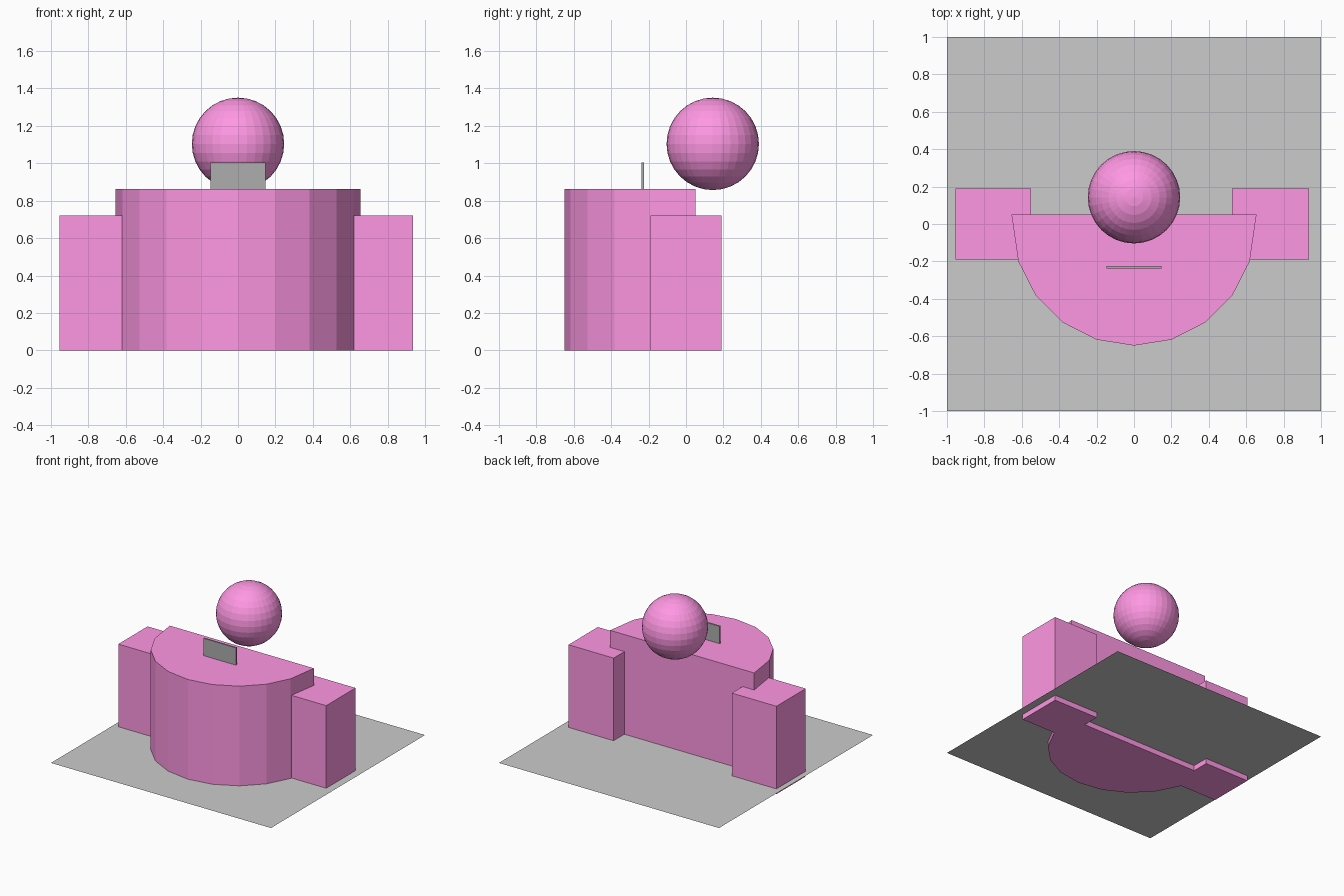
import bpy, bmesh, math

if "Cube" in bpy.data.objects:
    bpy.data.objects.remove(bpy.data.objects["Cube"])


def material(name, rgb):
    m = bpy.data.materials.new(name)
    m.diffuse_color = (*rgb, 1)
    m.use_nodes = True
    m.node_tree.nodes["Principled BSDF"].inputs["Base Color"].default_value = m.diffuse_color
    return m


pink = material("pink", (1.0, 0.31, 0.77))
dark = material("dark_grey", (0.42, 0.42, 0.42))


def box(name, x, y, z, mat):
    """Box from (low, high) ranges on each axis."""
    bpy.ops.mesh.primitive_cube_add(size=1, location=[(a + b) / 2 for a, b in (x, y, z)])
    ob = bpy.context.object
    ob.name = name
    ob.scale = [b - a for a, b in (x, y, z)]
    ob.data.materials.append(mat)
    return ob


# Floor sheet, slightly above the bottoms of the solid parts
bpy.ops.mesh.primitive_plane_add(size=2, location=(0, 0, 0.043))
bpy.context.object.name = "floor"

# Half-round body: front arc of a 20-sided cylinder, flat back
R = 0.65
arc = [math.radians(198 + 18 * i) for i in range(9)]
profile = [(-0.655, 0.05)] + [(R * math.cos(a), R * math.sin(a)) for a in arc] + [(0.655, 0.05)]
bm = bmesh.new()
base = bm.faces.new([bm.verts.new((x, y, 0)) for x, y in profile])
top = bmesh.ops.extrude_face_region(bm, geom=[base], use_keep_orig=True)["geom"]
bmesh.ops.translate(bm, vec=(0, 0, 0.862),
                    verts=[g for g in top if isinstance(g, bmesh.types.BMVert)])
bmesh.ops.recalc_face_normals(bm, faces=bm.faces)
mesh = bpy.data.meshes.new("half_round_body")
bm.to_mesh(mesh)
bm.free()
mesh.materials.append(pink)
bpy.context.collection.objects.link(bpy.data.objects.new("half_round_body", mesh))

# Side blocks
for name, x in (("left_block", (-0.955, -0.55)), ("right_block", (0.525, 0.935))):
    box(name, x, (-0.19, 0.19), (0, 0.722), pink)

# Thin upright panel on top
box("panel", (-0.148, 0.147), (-0.238, -0.225), (0.80, 1.004), dark)

# Ball
bpy.ops.mesh.primitive_uv_sphere_add(segments=32, ring_count=16, radius=0.247,
                                     location=(0, 0.143, 1.104))
ball = bpy.context.object
ball.name = "ball"
ball.data.materials.append(pink)
